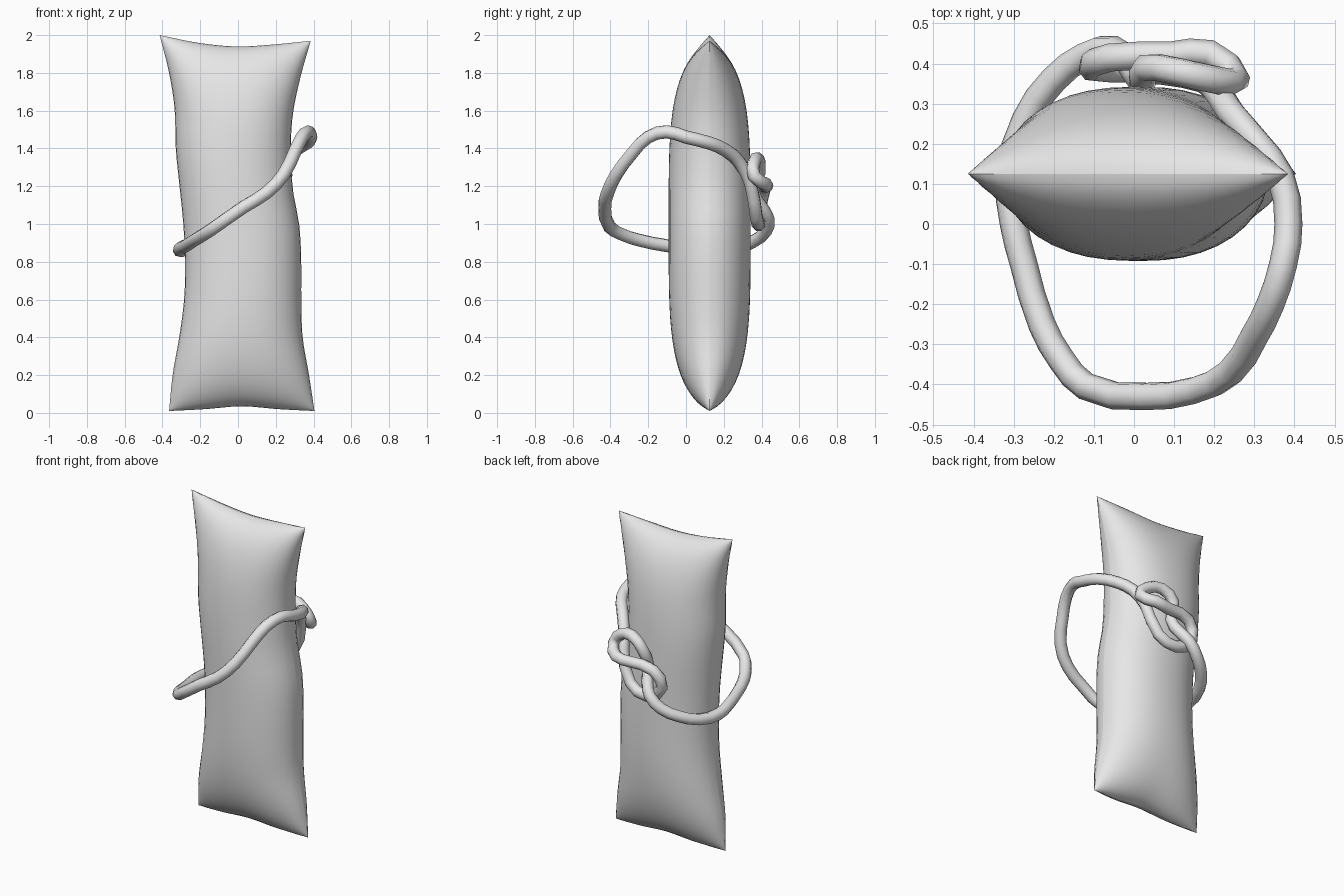
import bpy, bmesh, math

cube = bpy.data.objects.get("Cube")
if cube:
    bpy.data.objects.remove(cube, do_unlink=True)

# One plain cloth colour for everything
cloth = bpy.data.materials.new("light_grey")
cloth.use_nodes = True
GREY = (0.8, 0.8, 0.8, 1)
cloth.diffuse_color = GREY
cloth.node_tree.nodes["Principled BSDF"].inputs["Base Color"].default_value = GREY


def sample(values, t):
    """Smoothly interpolate evenly spaced values at t in 0..1."""
    f = min(max(t, 0), 1) * (len(values) - 1)
    i = min(int(f), len(values) - 2)
    k = f - i
    p1, p2 = values[i], values[i + 1]
    p0 = values[i - 1] if i > 0 else 2 * p1 - p2
    p3 = values[i + 2] if i + 2 < len(values) else 2 * p2 - p1
    return p1 + 0.5 * k * (p2 - p0 + k * (2 * p0 - 5 * p1 + 4 * p2 - p3
                                          + k * (3 * (p1 - p2) + p3 - p0)))


# Pillow outline: sides from bottom to top, ends from -x to +x
SIDE_NEG = [-0.365, -0.345, -0.31, -0.285, -0.28, -0.29, -0.31, -0.33, -0.335, -0.365, -0.415]
SIDE_POS = [0.405, 0.375, 0.342, 0.335, 0.335, 0.325, 0.29, 0.28, 0.29, 0.33, 0.385]
END_LOW = [0.01, 0.02, 0.035, 0.02, 0.01]
END_HIGH = [2.0, 1.96, 1.94, 1.95, 1.97]
SEAM_Y, PUFF = 0.125, 0.217
NU, NV = 20, 36


def pillow_point(i, j, side):
    u = math.sin((i / NU - 0.5) * math.pi)
    v = math.sin((j / NV - 0.5) * math.pi)
    s, t = (u + 1) / 2, (v + 1) / 2
    x = sample(SIDE_NEG, t) * (1 - s) + sample(SIDE_POS, t) * s
    z = sample(END_LOW, s) * (1 - t) + sample(END_HIGH, s) * t
    puff = max(0, 1 - abs(u) ** 2.2) ** 0.5 * max(0, 1 - v ** 4) ** 0.55
    return x, SEAM_Y + side * PUFF * puff, z


# Pillow: two puffed sheets joined along a sharp seam
bm = bmesh.new()
for side in (-1, 1):
    rows = [[bm.verts.new(pillow_point(i, j, side)) for i in range(NU + 1)] for j in range(NV + 1)]
    for j in range(NV):
        for i in range(NU):
            quad = [rows[j][i], rows[j][i + 1], rows[j + 1][i + 1], rows[j + 1][i]]
            face = bm.faces.new(quad if side < 0 else quad[::-1])
            face.smooth = True
seam = [e for e in bm.edges if e.is_boundary]
for e in seam:
    e.smooth = False
bmesh.ops.remove_doubles(bm, verts=list({v for e in seam for v in e.verts}), dist=0.0001)
mesh = bpy.data.meshes.new("pillow")
bm.to_mesh(mesh)
bm.free()
mesh.materials.append(cloth)
pillow = bpy.data.objects.new("pillow", mesh)
bpy.context.collection.objects.link(pillow)

# Rope: a slack loop in front, tied in a figure-eight knot at the back
LOOP = [(-0.31, 0.12, 0.86), (-0.30, 0.0, 0.875), (-0.275, -0.10, 0.885), (-0.23, -0.25, 0.915),
        (-0.18, -0.34, 0.945), (-0.12, -0.405, 0.985), (0.03, -0.43, 1.09), (0.15, -0.415, 1.165),
        (0.24, -0.37, 1.26), (0.30, -0.28, 1.38), (0.34, -0.20, 1.46), (0.372, -0.10, 1.488),
        (0.385, 0.0, 1.46), (0.365, 0.12, 1.43), (0.30, 0.21, 1.39)]
KNOT = [(0.24, 0.28, 1.33), (0.20, 0.34, 1.22), (0.13, 0.372, 1.04), (0.01, 0.385, 0.995),
        (-0.105, 0.39, 1.08), (-0.06, 0.415, 1.185), (0.09, 0.42, 1.20), (0.19, 0.425, 1.21),
        (0.255, 0.36, 1.255), (0.20, 0.36, 1.325), (0.11, 0.38, 1.345), (0.03, 0.39, 1.28),
        (0.02, 0.355, 1.18), (-0.01, 0.40, 1.09), (-0.05, 0.435, 1.03), (-0.12, 0.42, 0.96),
        (-0.20, 0.36, 0.91), (-0.27, 0.26, 0.87)]
path = LOOP + KNOT
curve = bpy.data.curves.new("rope", "CURVE")
curve.dimensions = "3D"
curve.bevel_depth = 0.035
curve.bevel_resolution = 2
curve.resolution_u = 2
spline = curve.splines.new("BEZIER")
spline.bezier_points.add(len(path) - 1)
for point, co in zip(spline.bezier_points, path):
    point.co = co
    point.handle_left_type = point.handle_right_type = "AUTO"
spline.use_cyclic_u = True
spline.use_smooth = True
curve.materials.append(cloth)
rope = bpy.data.objects.new("knotted_rope", curve)
bpy.context.collection.objects.link(rope)

# Turn the rope into a smooth-shaded mesh
bpy.ops.object.select_all(action="DESELECT")
rope.select_set(True)
bpy.context.view_layer.objects.active = rope
bpy.ops.object.convert(target="MESH")
bpy.ops.object.shade_smooth()
